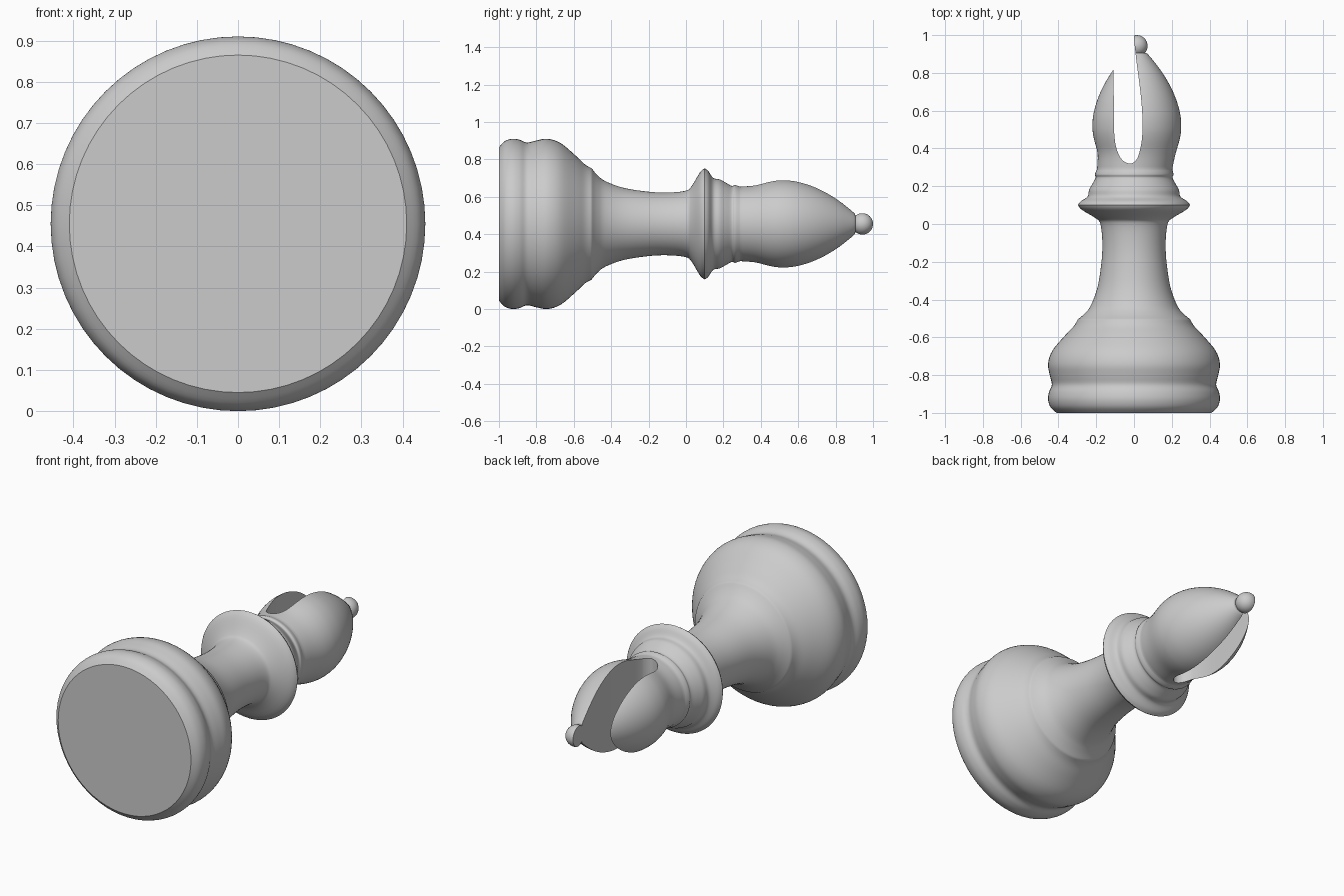
import bpy, bmesh, math
from mathutils import Vector

if "Cube" in bpy.data.objects:
    bpy.data.objects.remove(bpy.data.objects["Cube"])

AXIS_Z = 0.455
SEGS = 64


def catmull(pts, n):
    out = []
    p = [pts[0]] + pts + [pts[-1]]
    for i in range(1, len(p) - 2):
        a, b, c, d = (Vector(q) for q in p[i - 1:i + 3])
        for k in range(n):
            t = k / n
            out.append(0.5 * (2 * b + (c - a) * t + (2 * a - 5 * b + 4 * c - d) * t * t
                              + (3 * b - a - 3 * c + d) * t ** 3))
    return out + [Vector(pts[-1])]


def new_object(name, bm):
    bmesh.ops.recalc_face_normals(bm, faces=bm.faces[:])
    me = bpy.data.meshes.new(name)
    bm.to_mesh(me)
    bm.free()
    ob = bpy.data.objects.new(name, me)
    bpy.context.collection.objects.link(ob)
    return ob


def activate(ob):
    bpy.ops.object.select_all(action='DESELECT')
    ob.select_set(True)
    bpy.context.view_layer.objects.active = ob


def head_shift(y):
    # the split head sits slightly to one side of the stem
    t = min(max((y - 0.24) / 0.16, 0), 1)
    return 0.015 * t * t * (3 - 2 * t)


# turned body: (position along y, radius)
base = [(-1, .41), (-.97, .442), (-.93, .455), (-.89, .45), (-.85, .435), (-.80, .446),
        (-.74, .455), (-.67, .432), (-.59, .365), (-.54, .318), (-.505, .298)]
stem = [(-.505, .298), (-.475, .262), (-.43, .228), (-.33, .192), (-.19, .171), (-.085, .168),
        (0, .178), (.03, .202), (.075, .276), (.10, .297)]
collar = [(.10, .297), (.12, .282), (.145, .246), (.18, .238), (.21, .222), (.245, .203),
          (.262, .208), (.29, .199)]
head = [(.29, .199), (.37, .206), (.45, .227), (.51, .235), (.58, .23), (.66, .208),
        (.74, .172), (.82, .122), (.895, .062), (.905, .048)]
profile = []
for part in (base, stem, collar, head):
    profile += catmull(part, 4)[(1 if profile else 0):]

bm = bmesh.new()
rings = []
for y, r in profile:
    rings.append([bm.verts.new((head_shift(y) + r * math.cos(2 * math.pi * i / SEGS), y,
                                AXIS_Z + r * math.sin(2 * math.pi * i / SEGS)))
                  for i in range(SEGS)])
for a, b in zip(rings, rings[1:]):
    for i in range(SEGS):
        j = (i + 1) % SEGS
        bm.faces.new((a[i], a[j], b[j], b[i]))
bm.faces.new(rings[0])
bm.faces.new(rings[-1])
body = new_object("turned_body", bm)

# ball on the tip
bm = bmesh.new()
bmesh.ops.create_uvsphere(bm, u_segments=32, v_segments=20, radius=.057)
bmesh.ops.translate(bm, vec=(.015, .943, AXIS_Z), verts=bm.verts[:])
ball = new_object("tip_ball", bm)

# slot cutter, an outline in x and y run right through in z
slot = catmull([(-.003, 1.1), (-.001, 1.0), (.012, .87), (.035, .69), (.045, .555), (.042, .45),
                (.026, .37), (.008, .335), (-.02, .32), (-.06, .337), (-.088, .385),
                (-.103, .46), (-.107, .6), (-.107, 1.1)], 4)
bm = bmesh.new()
face = bm.faces.new([bm.verts.new((p.x, p.y, -.3)) for p in slot])
ext = bmesh.ops.extrude_face_region(bm, geom=[face])
bmesh.ops.translate(bm, vec=(0, 0, 1.6),
                    verts=[v for v in ext['geom'] if isinstance(v, bmesh.types.BMVert)])
cutter = new_object("slot_cutter", bm)
cutter.hide_render = True

# cut the slot through head and ball, then shade
for ob in (body, ball):
    activate(ob)
    mod = ob.modifiers.new("slot", 'BOOLEAN')
    mod.operation = 'DIFFERENCE'
    mod.solver = 'EXACT'
    mod.object = cutter
    bpy.ops.object.modifier_apply(modifier=mod.name)
    bpy.ops.object.shade_smooth_by_angle(angle=math.radians(35))
bpy.data.objects.remove(cutter)
